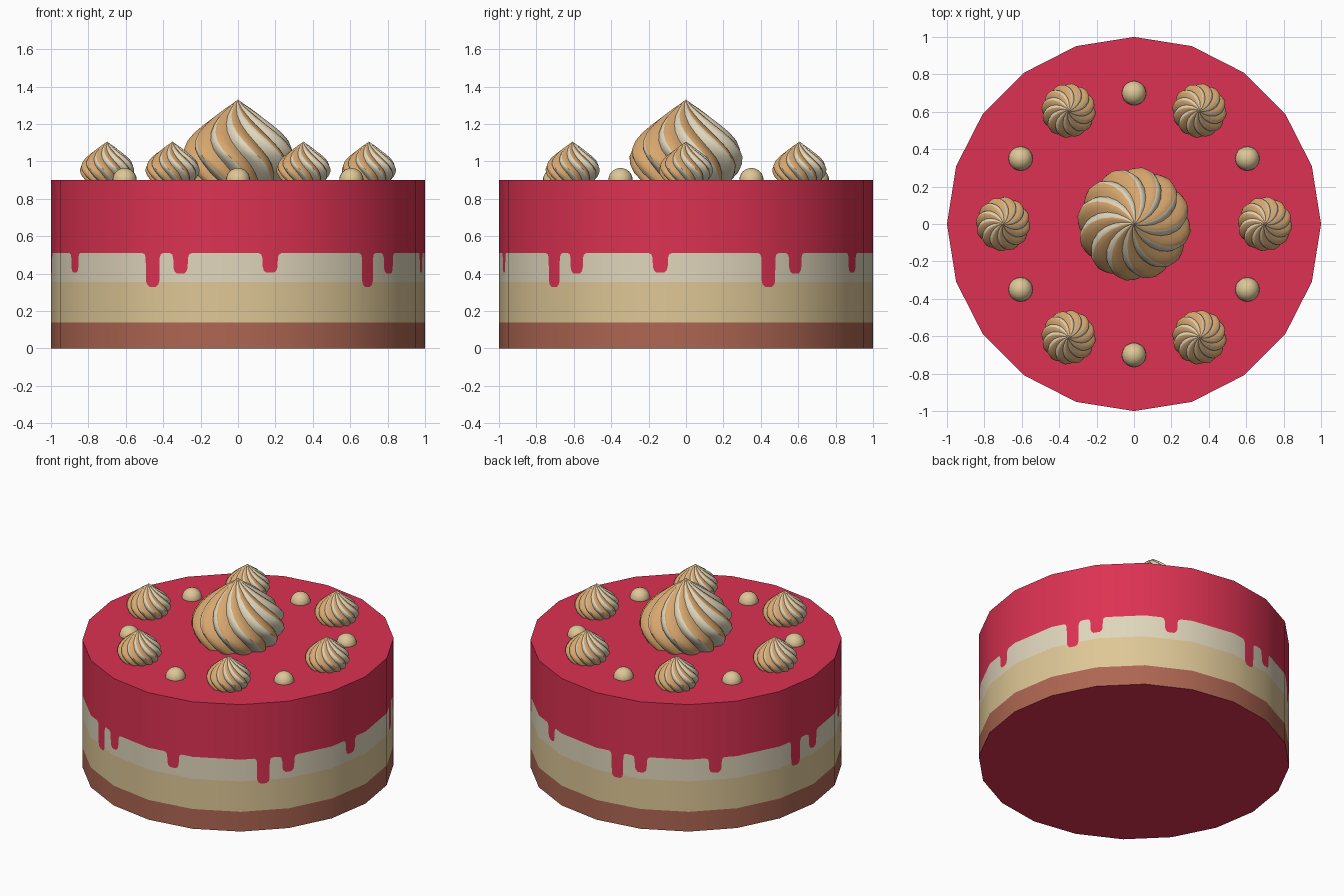
import bpy, math
from mathutils import Vector

if "Cube" in bpy.data.objects:
    bpy.data.objects.remove(bpy.data.objects["Cube"])


def material(name, rgb):
    m = bpy.data.materials.new(name)
    m.diffuse_color = (*rgb, 1)
    m.use_nodes = True
    m.node_tree.nodes["Principled BSDF"].inputs["Base Color"].default_value = m.diffuse_color
    return m


BERRY = material("berry_glaze", (0.716, 0.032, 0.084))
CREAM = material("cream", (0.745, 0.672, 0.503))
SPONGE = material("sponge", (0.730, 0.571, 0.305))
BROWN = material("brown_base", (0.423, 0.133, 0.084))
CARAMEL = material("caramel", (0.686, 0.386, 0.156))


def make_object(name, verts, faces, mats, indices):
    me = bpy.data.meshes.new(name)
    me.from_pydata(verts, [], faces)
    for m in mats:
        me.materials.append(m)
    for p, i in zip(me.polygons, indices):
        p.material_index = i
        p.use_smooth = True
    ob = bpy.data.objects.new(name, me)
    bpy.context.collection.objects.link(ob)
    return ob


def smooth(ob, angle):
    bpy.ops.object.select_all(action='DESELECT')
    ob.select_set(True)
    bpy.context.view_layer.objects.active = ob
    bpy.ops.object.shade_smooth_by_angle(angle=math.radians(angle))


# Cake body: 20-sided, glaze edge with drips repeating five times
SIDES, STEP, TOP, EDGE, LAYER = 20, 18, 0.9, 0.51, 0.355


def corner(k):
    a = math.radians(k * STEP - 90)
    return Vector((math.cos(a), math.sin(a), 0))


def on_side(deg):
    k = math.floor(deg / STEP + 1e-6)
    return corner(k).lerp(corner(k + 1), max(0, deg / STEP - k))


edge = [(0, EDGE), (72, EDGE)]
for centre, b in ((10, 0.405), (44.5, 0.33), (54, 0.40)):
    half = [(0.062, EDGE), (0.048, 0.503), (0.042, 0.485), (0.040, b + 0.03),
            (0.034, b + 0.012), (0.02, b)]
    edge.append((centre, b))
    for t, z in half:
        edge += [(centre - t * 57.6, z), (centre + t * 57.6, z)]
edge.sort()
for c in (18, 36):
    for (a, za), (b, zb) in zip(edge, edge[1:]):
        if a < c < b:
            edge.append((c, za + (zb - za) * (c - a) / (b - a)))
            break
    edge.sort()

verts, faces, idx, normals = [], [], [], []
columns = [(a + 72 * r, z) for r in range(5) for a, z in edge[:-1]]
n = len(columns)
for deg, d in columns:
    p = on_side(deg)
    for z in (0, 0.14, min(LAYER, d), d, TOP):
        verts.append((p.x, p.y, z))
        normals.append(p.normalized())
for i in range(n):
    j = (i + 1) % n
    for row in range(4):
        if row == 2 and max(columns[i][1], columns[j][1]) <= LAYER:
            continue
        faces.append((i * 5 + row, j * 5 + row, j * 5 + row + 1, i * 5 + row + 1))
        idx.append((3, 2, 1, 0)[row])
for z, nz in ((TOP, 1), (0, -1)):
    s = len(verts)
    for k in range(SIDES):
        p = corner(k)
        verts.append((p.x, p.y, z))
        normals.append(Vector((0, 0, nz)))
    ring = list(range(s, s + SIDES))
    faces.append(ring if nz > 0 else ring[::-1])
    idx.append(0)
cake = make_object("cake_body", verts, faces, (BERRY, CREAM, SPONGE, BROWN), idx)
cake.data.normals_split_custom_set_from_vertices(normals)

# Piped swirls: twisted fluted cone, one half of each flute caramel
PROFILE = [(0.25, 0), (0.28, 0.04), (0.299, 0.085), (0.305, 0.125), (0.297, 0.165),
           (0.272, 0.21), (0.232, 0.255), (0.18, 0.30), (0.122, 0.345),
           (0.065, 0.385), (0.028, 0.41), (0.002, 0.43)]
FLUTES, SEG, TWIST = 12, 6, math.radians(85)


def swirl(name, x, y, scale):
    vs, fs, ids = [], [], []
    m = FLUTES * SEG
    for k, (r, z) in enumerate(PROFILE):
        for i in range(m):
            f = (i % SEG) / SEG
            rr = r * (0.86 + 0.14 * math.sin(math.pi * f))
            a = 2 * math.pi * i / m - TWIST * k / (len(PROFILE) - 1)
            vs.append((rr * math.cos(a), rr * math.sin(a), z))
    for k in range(len(PROFILE) - 1):
        for i in range(m):
            j = (i + 1) % m
            fs.append((k * m + i, k * m + j, (k + 1) * m + j, (k + 1) * m + i))
            ids.append(1 if i % SEG >= SEG // 2 else 0)
    ob = make_object(name, vs, fs, (CREAM, CARAMEL), ids)
    ob.location = (x, y, TOP)
    ob.scale = (scale,) * 3
    smooth(ob, 35)


swirl("centre_swirl", 0, 0, 1)
for k in range(6):
    a = math.radians(60 * k)
    swirl(f"small_swirl_{k + 1}", 0.7 * math.cos(a), 0.7 * math.sin(a), 0.478)
    # Round sweets between the swirls
    a += math.radians(30)
    bpy.ops.mesh.primitive_uv_sphere_add(
        segments=20, ring_count=12, radius=0.065,
        location=(0.7 * math.cos(a), 0.7 * math.sin(a), TOP))
    ball = bpy.context.object
    ball.name = f"sweet_ball_{k + 1}"
    ball.data.materials.append(SPONGE)
    smooth(ball, 60)
